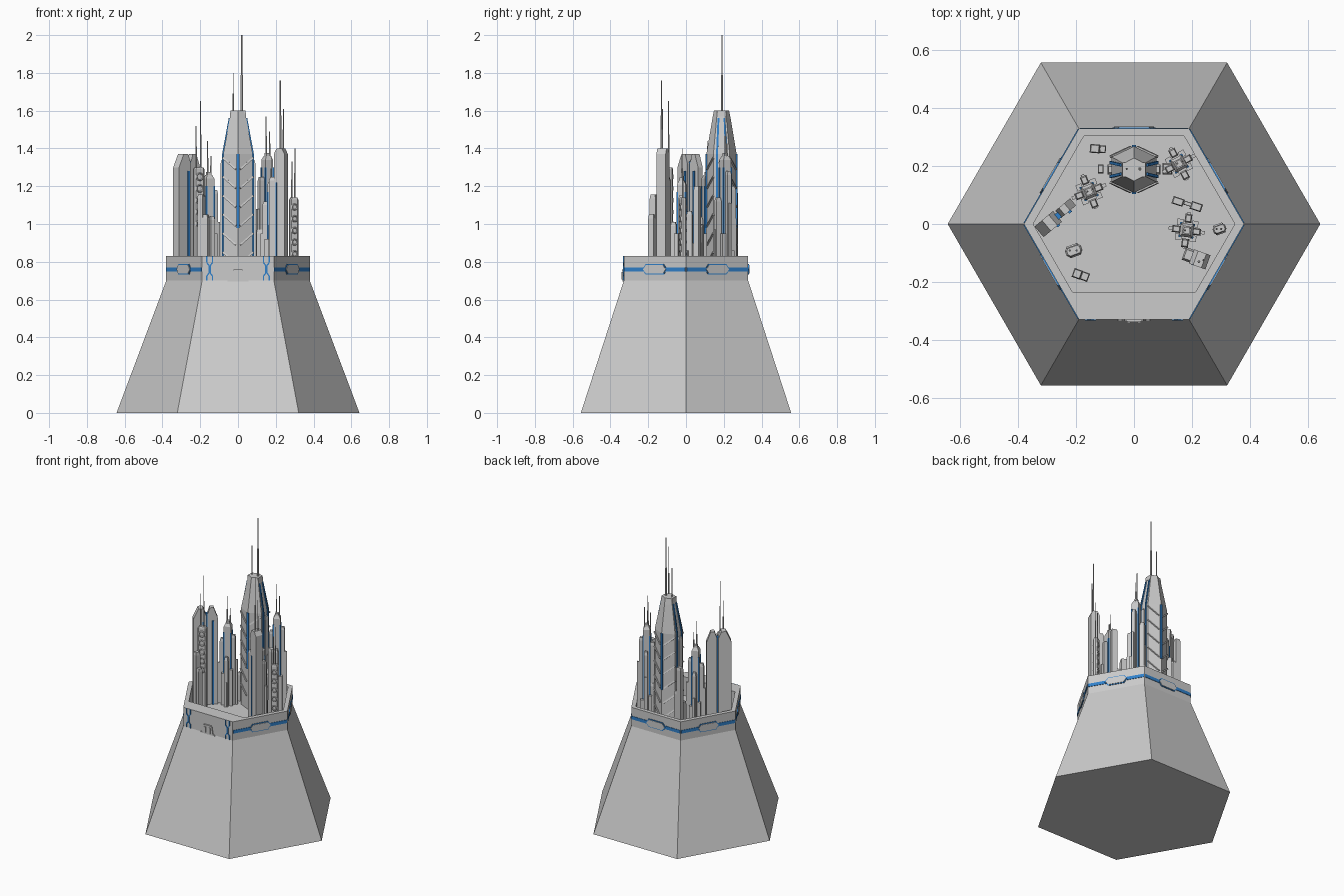
import bpy, bmesh
from math import cos, sin, pi, radians
from mathutils import Vector

if "Cube" in bpy.data.objects:
    bpy.data.objects.remove(bpy.data.objects["Cube"])

BLUE = bpy.data.materials.new("blue_light")
BLUE.diffuse_color = (0.03, 0.22, 0.6, 1)
BLUE.use_nodes = True
BLUE.node_tree.nodes["Principled BSDF"].inputs["Base Color"].default_value = BLUE.diffuse_color
FLOOR = 0.7


def loft(name, rings, loc=(0, 0, 0), rot=0, mat=None):
    """Skin a stack of equal-length point rings and cap both ends."""
    bm = bmesh.new()
    vs = [[bm.verts.new(p) for p in r] for r in rings]
    n = len(rings[0])
    for a, b in zip(vs, vs[1:]):
        for i in range(n):
            j = (i + 1) % n
            bm.faces.new((a[i], a[j], b[j], b[i]))
    bm.faces.new(vs[0][::-1])
    bm.faces.new(vs[-1])
    bmesh.ops.recalc_face_normals(bm, faces=bm.faces)
    me = bpy.data.meshes.new(name)
    bm.to_mesh(me)
    bm.free()
    ob = bpy.data.objects.new(name, me)
    ob.location = loc
    ob.rotation_euler[2] = radians(rot)
    bpy.context.collection.objects.link(ob)
    if mat:
        me.materials.append(mat)
    return ob


def ring(pts, z, sx=1, sy=None):
    return [(x * sx, y * (sx if sy is None else sy), z) for x, y in pts]


def ngon(r, n=6):
    return [(r * cos(2 * pi * i / n), r * sin(2 * pi * i / n)) for i in range(n)]


def block(name, x, y, w, d, z0, z1, rot=0, mat=None, top=1):
    p = [(-w/2, -d/2), (w/2, -d/2), (w/2, d/2), (-w/2, d/2)]
    return loft(name, [ring(p, z0), ring(p, z1 - (0.02 if top < 1 else 0))] +
                ([ring(p, z1, top)] if top < 1 else []), (x, y, 0), rot, mat)


def plate(name, pts, y0, y1, loc, rot=0, mat=None):
    """Extrude an x/z profile along local y."""
    return loft(name, [[(x, y, z) for x, z in pts] for y in (y0, y1)], loc, rot, mat)


def antenna(x, y, z0, z1, r=0.004):
    zm = z0 + (z1 - z0) * 0.5
    p = ngon(r, 6)
    loft("antenna", [ring(p, z0), ring(p, zm), ring(p, zm, 0.6), ring(p, z1, 0.6)], (x, y, 0))


def bar(name, a, b, t, mat=None):
    """Thin square rod between two points."""
    a, b = Vector(a), Vector(b)
    d = (b - a).normalized()
    u = d.cross(Vector((0, 1, 0.01))).normalized() * t
    v = d.cross(u).normalized() * t
    loft(name, [[p + u + v, p - u + v, p - u - v, p + u - v] for p in (a, b)], mat=mat)


# hexagonal pedestal with a sunken court, the front rim being wider
court = [(.348, 0), (.173, .303), (-.173, .303), (-.348, 0), (-.212, -.235), (.212, -.235)]
loft("pedestal", [ring(ngon(.643), 0), ring(ngon(.38), .7), ring(ngon(.38), .83),
                  ring(court, .83), ring(court, FLOOR)])

# blue band and long hexagonal panel on every rim side but the front
panel = [(-.075, 0), (-.055, -.028), (.055, -.028), (.075, 0), (.055, .028), (-.055, .028)]
for k in range(6):
    a = 30 + 60 * k
    if a == 270:
        continue
    c = Vector((cos(radians(a)), sin(radians(a)), 0)) * .329 + Vector((0, 0, .76))
    plate("rim_band", [(-.187, -.011), (.187, -.011), (.187, .011), (-.187, .011)],
          -.003, .003, c, a + 90, BLUE)
    plate("panel_glow", panel, -.004, .004, c, a + 90, BLUE)
    plate("rim_panel", [(x * .93, z * .82) for x, z in panel], -.007, .007, c, a + 90)

# front gate and stepped blue light lines
plate("gate_frame", [(-.042, .70), (-.032, .755), (.032, .755), (.042, .70)], -.006, .01, (0, -.329, 0))
for s in (-1, 1):
    plate("gate_post", [(s*.012, .705), (s*.025, .705), (s*.025, .745), (s*.012, .745)],
          -.012, 0, (0, -.329, 0))
    for x, dx in ((.165, -.012), (.135, .012)):
        path = [(x, .83), (x, .795), (x + dx, .78), (x + dx, .74), (x, .725), (x, .70)]
        for p, q in zip(path, path[1:]):
            bar("front_light", (s*p[0], -.329, p[1]), (s*q[0], -.329, q[1]), .0035, BLUE)
block("gate_step", 0, -.329, .11, .012, .695, .702)
block("gate_lintel", 0, -.333, .05, .012, .75, .76)

# main tower: tapered six-sided shaft
F = [(0, -.08), (.078, -.043), (.078, .043), (0, .08), (-.078, .043), (-.078, -.043)]
T = (0, .188, 0)
loft("main_tower", [ring(F, FLOOR), ring(F, 1.37), ring(F, 1.56, .56, .6), ring(F, 1.6, .45, .5)], T)
for s in (-1, 1):
    block("tower_edge_light", 0, .188 + s*.08, .014, .008, .98, 1.37, 0, BLUE)
    block("tower_fin", s*.081, .188, .022, .036, FLOOR, 1.34, 0, None, .6)
    plate("tower_cap", [(s*.015, 1.57), (s*.043, 1.57), (s*.04, 1.6), (s*.015, 1.6)], -.025, .025, T)
    for t in (-1, 1):
        bar("fin_light", (s*.08, .188 + t*.024, FLOOR), (s*.08, .188 + t*.024, 1.37), .005, BLUE)
        bar("shoulder_light", (s*.079, .188 + t*.024, 1.37), (s*.044, .188 + t*.016, 1.56), .005, BLUE)
        # chevron ribs
        for z in (.79, .89, .99, 1.09, 1.19, 1.29):
            bar("chevron_rib", (s*.012, .188 + t*.076, z), (s*.08, .188 + t*.044, z + .06), .005)
antenna(.02, .19, 1.58, 2.0, .006)
antenna(-.025, .19, 1.58, 1.8)

# twin slab tower on the left
slab = [(-.045, FLOOR), (.038, FLOOR), (.038, 1.32), (.018, 1.37), (-.012, 1.37), (-.045, 1.30)]
plate("slab_outer", slab, -.024, .024, (-.293, .002, 0), 40)
plate("slab_inner", [(-x * .8, z) for x, z in slab], -.016, .016, (-.238, .053, 0), 40)
block("slab_core_light", -.262, .028, .03, .022, FLOOR, 1.33, 40, BLUE)
for x, y in ((-.263, -.003), (-.222, .044)):
    block("slab_light", x, y, .012, .012, FLOOR, 1.28, 40, BLUE)


def cross_tower(x, y, rot, h, mast):
    """Plus-shaped stepped tower with arms of differing height."""
    block("cross_core", x, y, .046, .046, FLOOR, h, rot, None, .6)
    block("cross_cap", x, y, .022, .022, h - .01, h + .015, rot)
    for i, (dh, r) in enumerate(((.08, .034), (.16, .042), (.11, .036), (.22, .044))):
        a = radians(rot + 90 * i)
        ux, uy = cos(a), sin(a)
        block("cross_arm", x + ux*r, y + uy*r, .03, .024, FLOOR, h - dh, rot + 90*i, None, .7)
        block("cross_outer_arm", x + ux*.053, y + uy*.053, .02, .012, FLOOR, h - dh - .17, rot + 90*i)
        b = a + pi / 4
        block("cross_light", x + cos(b)*.031, y + sin(b)*.031, .008, .008, FLOOR, h - .06, rot, BLUE)
        block("cross_foot", x + cos(b)*.036, y + sin(b)*.036, .022, .022, FLOOR, .86 + .03*i, rot)
    antenna(x - .006, y, h, mast)
    antenna(x + .012, y + .008, h, mast - .08)


cross_tower(-.155, .112, 22, 1.26, 1.44)
cross_tower(.155, .208, 28, 1.36, 1.57)
cross_tower(.182, -.022, -8, 1.23, 1.36)


def ring_tower(x, y, w, d, rot, h, masts):
    """Rounded slim tower with a column of round windows."""
    p = [(-w/2, -d*.25), (-w*.36, -d/2), (w*.36, -d/2), (w/2, -d*.25),
         (w/2, d*.25), (w*.36, d/2), (-w*.36, d/2), (-w/2, d*.25)]
    loft("ring_tower", [ring(p, FLOOR), ring(p, h - .01), ring(p, h, .8)], (x, y, 0), rot)
    a = radians(rot)
    for s in (-1, 1):
        for k in range(5):
            bpy.ops.mesh.primitive_torus_add(
                major_segments=12, minor_segments=4, major_radius=w*.32, minor_radius=.004,
                location=(x + s*sin(a)*d/2, y - s*cos(a)*d/2, h - .05 - k*.062),
                rotation=(pi/2, 0, a))
            bpy.context.object.name = "round_window"
    for dx, z in masts:
        antenna(x + dx, y, h, z)


ring_tower(-.208, -.092, .058, .034, 20, 1.30, ((.01, 1.65), (-.014, 1.52)))
ring_tower(.295, -.017, .046, .028, 20, 1.14, ((.006, 1.40), (-.01, 1.33)))

# right slab with clipped corners and its lower neighbour
plate("clipped_slab", [(-.03, FLOOR), (.03, FLOOR), (.03, 1.37), (.015, 1.4), (-.015, 1.4), (-.03, 1.37)],
      -.026, .026, (.227, -.122, 0), -20)
block("clipped_slab_annex", .188, -.107, .034, .046, FLOOR, 1.25, -20, None, .7)
block("annex_light", .203, -.137, .008, .01, FLOOR, 1.22, -20, BLUE)
antenna(.224, -.13, 1.39, 1.76, .005)
antenna(.24, -.125, 1.39, 1.61)

# small blocks: x, y, width, depth, height, turn
for x, y, w, d, h, r in ((-.196, -.172, .03, .032, 1.155, -20), (-.170, -.181, .028, .03, 1.05, -20),
                         (-.135, .26, .034, .03, 1.17, -5), (-.108, .258, .022, .026, 1.0, -5),
                         (.152, .078, .04, .026, 1.0, -18), (.185, .07, .03, .014, .92, -18),
                         (.215, .06, .04, .028, 1.2, -18), (.115, .19, .034, .04, .97, 0),
                         (-.115, .19, .02, .03, .9, 0)):
    block("small_block", x, y, w, d, FLOOR, h, r, None, .8)
